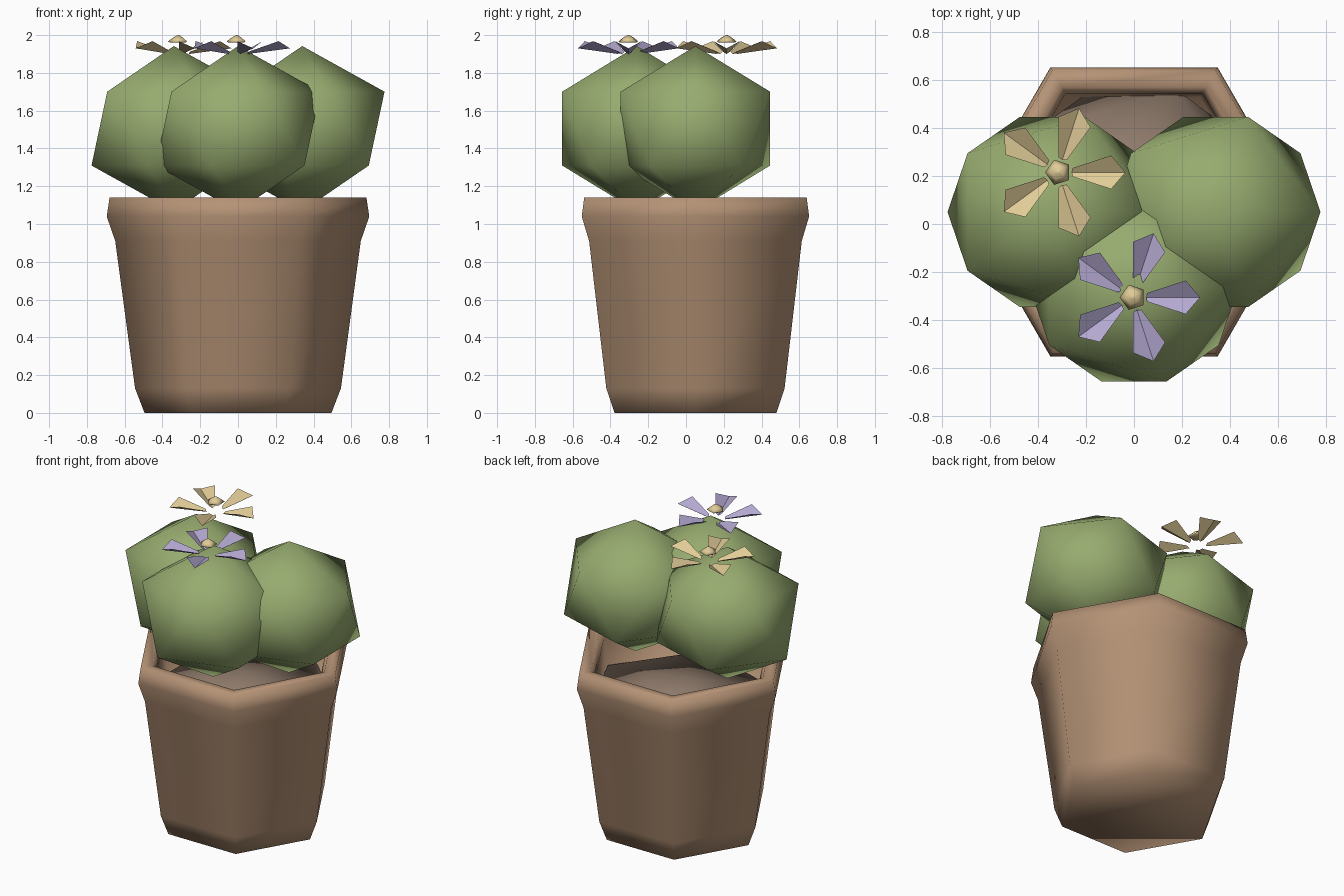
import bpy, bmesh
from math import cos, sin, tau, radians
from mathutils import Matrix, Vector

cube = bpy.data.objects.get("Cube")
if cube:
    bpy.data.objects.remove(cube, do_unlink=True)


def material(name, rgb):
    mat = bpy.data.materials.new(name)
    mat.use_nodes = True
    mat.diffuse_color = (*rgb, 1)
    mat.node_tree.nodes["Principled BSDF"].inputs["Base Color"].default_value = (*rgb, 1)
    return mat


terracotta = material("terracotta", (0.46, 0.29, 0.18))
earth = material("earth", (0.28, 0.20, 0.15))
green = material("cactus green", (0.31, 0.41, 0.16))
lilac = material("lilac", (0.45, 0.39, 0.63))
cream = material("cream yellow", (0.75, 0.60, 0.31))


def finish(name, bm, mat, smooth=True, recalc=True):
    if recalc:
        bmesh.ops.recalc_face_normals(bm, faces=bm.faces)
    for face in bm.faces:
        face.smooth = smooth
    mesh = bpy.data.meshes.new(name)
    bm.to_mesh(mesh)
    bm.free()
    mesh.materials.append(mat)
    obj = bpy.data.objects.new(name, mesh)
    bpy.context.collection.objects.link(obj)
    return obj


def lathe(name, profile, sides, mat, centre=(0, 0), turn=0):
    """Turn a (radius, height) profile and close both ends."""
    bm = bmesh.new()
    rings = []
    for r, z in profile:
        rings.append([bm.verts.new((centre[0] + r * cos(turn + tau * i / sides),
                                    centre[1] + r * sin(turn + tau * i / sides), z))
                      for i in range(sides)])
    for low, high in zip(rings, rings[1:]):
        for i in range(sides):
            j = (i + 1) % sides
            bm.faces.new((low[i], low[j], high[j], high[i]))
    bm.faces.new(rings[0])
    bm.faces.new(rings[-1])
    return finish(name, bm, mat)


def faceted_ball(name, centre, size, mat):
    bm = bmesh.new()
    bmesh.ops.create_icosphere(bm, subdivisions=1, radius=1,
                               matrix=Matrix.LocRotScale(Vector(centre), None, Vector(size)))
    return finish(name, bm, mat)


# Six-sided pot with a thick rim and hollow inside
MID_Y = 0.05
lathe("pot", [(0.495, 0), (0.545, 0.13), (0.65, 0.91), (0.695, 1.04), (0.68, 1.14),
              (0.60, 1.14), (0.57, 1.09), (0.55, 0.80)], 6, terracotta, (0, MID_Y))

# Mound of soil
faceted_ball("soil", (0, MID_Y, 0.87), (0.605, 0.605, 0.11), earth)

# Three round cacti
for name, x, y in (("left_cactus", 0.34, MID_Y), ("right_cactus", -0.34, MID_Y),
                   ("front_cactus", 0, -0.26)):
    faceted_ball(name, (x, y, 1.505), (0.487, 0.465, 0.437), green)


# Flowers with five creased petals and a small cap
def flower(name, x, y, mat):
    bm = bmesh.new()
    for i in range(5):
        spin = Matrix.Translation((x, y, 0)) @ Matrix.Rotation(tau * i / 5, 4, "Z")

        def vert(along, side, z):
            return bm.verts.new(spin @ Vector((along, side, z)))

        root, tip = vert(0.055, 0, 1.90), vert(0.28, 0, 1.93)
        for s in (-1, 1):
            inner, outer = vert(0.06, 0.018 * s, 1.912), vert(0.22, 0.07 * s, 1.968)
            loop = (root, tip, outer, inner)
            bm.faces.new(loop if s > 0 else loop[::-1])
    finish(name + "_petals", bm, mat, smooth=False, recalc=False)
    lathe(name + "_centre", [(0.045, 1.96), (0.055, 1.967), (0.03, 1.986), (0.006, 2.0)],
          5, cream, (x, y), radians(36))


flower("front_flower", -0.005, -0.305, lilac)
flower("back_flower", -0.315, 0.215, cream)
